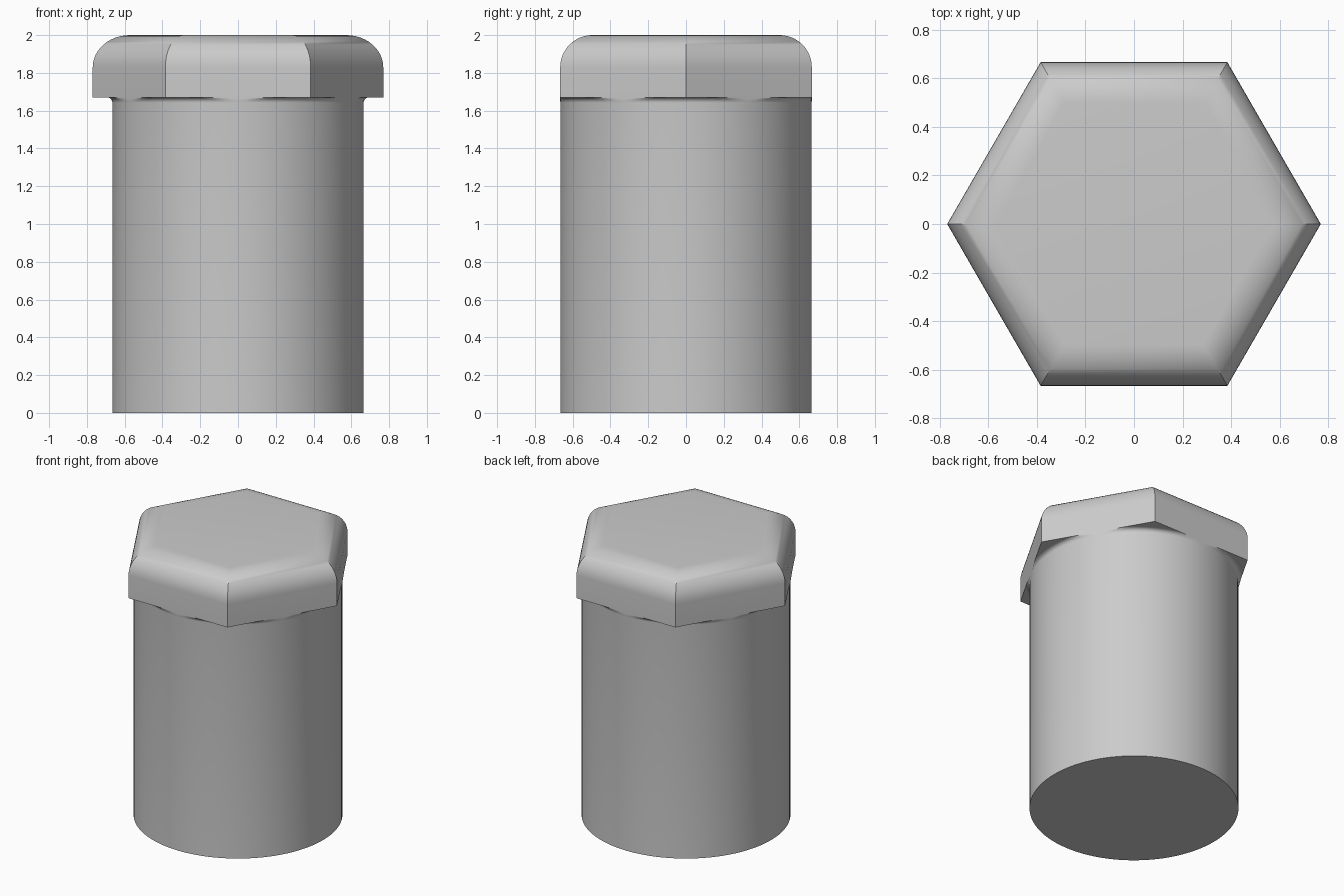
import bpy, bmesh, math

cube = bpy.data.objects.get("Cube")
if cube:
    bpy.data.objects.remove(cube, do_unlink=True)

APOTHEM = 0.666      # half the width across the flats
SHAFT_R = 0.665
HEAD_Z, TOP_Z = 1.67, 2.0
ROUND = 0.17         # rounding of the head's top edge
FILLET = 0.028       # small fillet under the head

steel = bpy.data.materials.new("grey_steel")
steel.use_nodes = True
colour = (0.6, 0.6, 0.6, 1)
steel.diffuse_color = colour
steel.node_tree.nodes["Principled BSDF"].inputs["Base Color"].default_value = colour


def hex_radius(angle, apothem):
    """Distance from the axis to the hexagon's outline at an angle."""
    a = angle % (math.pi / 3) - math.pi / 6
    return apothem / math.cos(a)


def loft(name, sides, rings, cap_end):
    """Skin a stack of rings; each is (height, radius as a function of angle)."""
    bm = bmesh.new()
    loops = []
    for z, radius in rings:
        angles = [2 * math.pi * i / sides for i in range(sides)]
        loops.append([bm.verts.new((radius(a) * math.cos(a), radius(a) * math.sin(a), z))
                      for a in angles])
    for low, high in zip(loops, loops[1:]):
        for i in range(sides):
            j = (i + 1) % sides
            bm.faces.new((low[i], low[j], high[j], high[i]))
    bm.faces.new(loops[0][::-1])
    if cap_end:
        bm.faces.new(loops[-1])
    mesh = bpy.data.meshes.new(name)
    bm.to_mesh(mesh)
    bm.free()
    mesh.materials.append(steel)
    obj = bpy.data.objects.new(name, mesh)
    bpy.context.collection.objects.link(obj)
    bpy.ops.object.select_all(action='DESELECT')
    obj.select_set(True)
    bpy.context.view_layer.objects.active = obj
    bpy.ops.object.shade_smooth_by_angle(angle=math.radians(35))
    return obj


# Hexagonal head with a rounded top edge
STEPS = 12
head_rings = [(HEAD_Z, lambda a: hex_radius(a, APOTHEM))]
for k in range(STEPS + 1):
    t = math.pi / 2 * k / STEPS
    apothem = APOTHEM - ROUND * (1 - math.cos(t))
    z = TOP_Z - ROUND * (1 - math.sin(t))
    head_rings.append((z, lambda a, p=apothem: hex_radius(a, p)))
loft("hex_head", 6, head_rings, True)

# Round shaft, flaring into the head with a fillet kept inside the hexagon
shaft_rings = [(0, lambda a: SHAFT_R)]
for k in range(7):
    t = math.pi / 2 * k / 6
    r = SHAFT_R + FILLET * (1 - math.cos(t))
    z = HEAD_Z - FILLET * (1 - math.sin(t))
    shaft_rings.append((z, lambda a, r=r: min(r, hex_radius(a, APOTHEM))))
loft("round_shaft", 96, shaft_rings, False)
